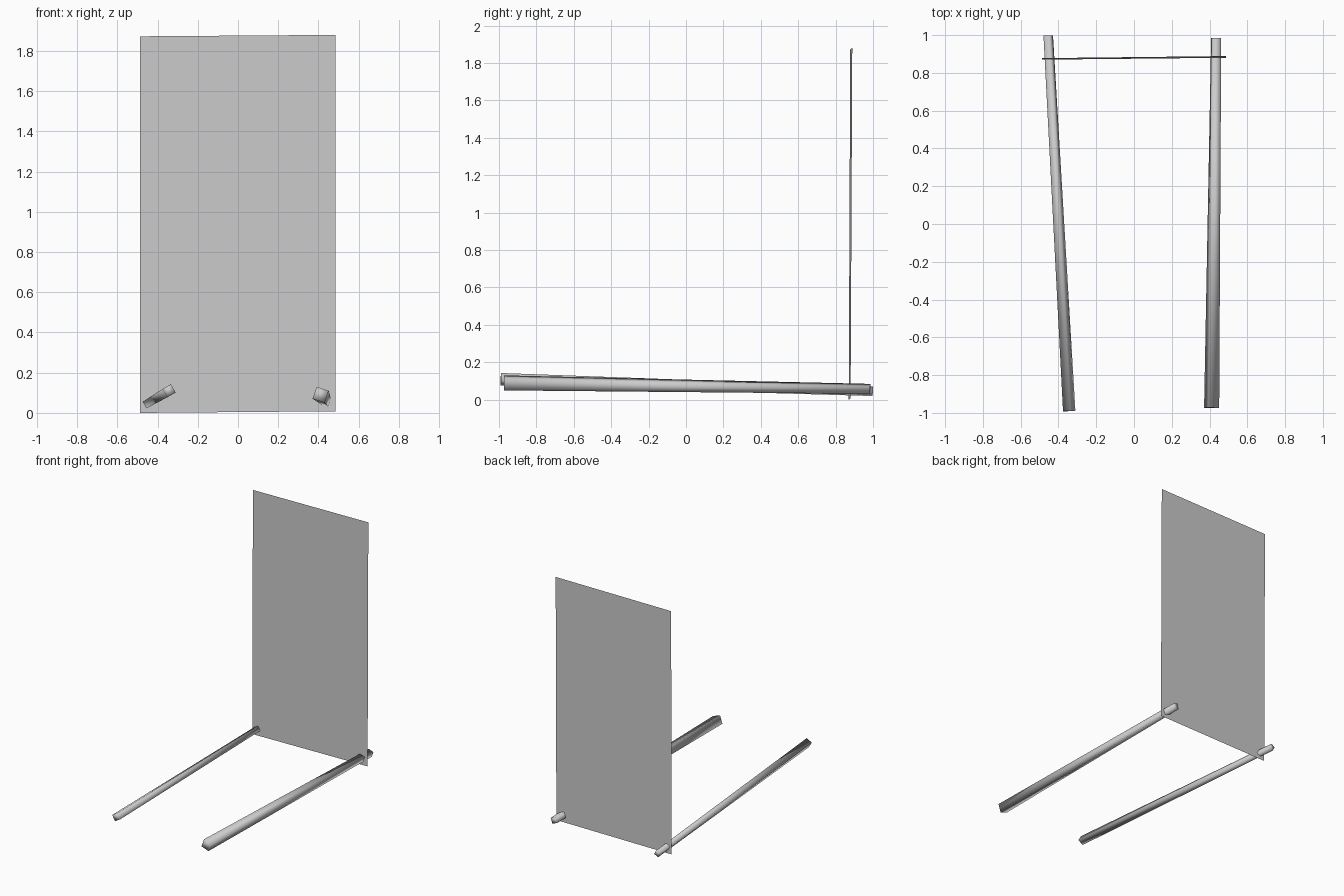
import bpy
import bmesh
import math
from mathutils import Matrix, Vector

cube = bpy.data.objects.get("Cube")
if cube:
    bpy.data.objects.remove(cube, do_unlink=True)

# One plain grey for every part
grey = bpy.data.materials.new("light_grey")
colour = (0.6, 0.6, 0.6, 1)
grey.diffuse_color = colour
grey.use_nodes = True
grey.node_tree.nodes["Principled BSDF"].inputs["Base Color"].default_value = colour


def make_object(name, bm, smooth=False):
    mesh = bpy.data.meshes.new(name)
    for face in bm.faces:
        face.smooth = smooth
    bm.to_mesh(mesh)
    bm.free()
    mesh.materials.append(grey)
    obj = bpy.data.objects.new(name, mesh)
    bpy.context.collection.objects.link(obj)
    return obj


def beam(name, front, back, front_side, back_side, roll):
    """Tapered square beam between two points, rolled about its length."""
    front, back = Vector(front), Vector(back)
    axis = back - front
    bm = bmesh.new()
    # Half diagonals give the requested side lengths
    bmesh.ops.create_cone(bm, cap_ends=True, segments=4,
                          radius1=front_side / math.sqrt(2),
                          radius2=back_side / math.sqrt(2),
                          depth=axis.length,
                          matrix=Matrix.Rotation(math.radians(45), 4, "Z"))
    # Lay the beam along y, roll it, then aim it at the back point
    lay = Matrix.Rotation(math.radians(-90), 4, "X")
    spin = Matrix.Rotation(math.radians(roll), 4, "Y")
    aim = Vector((0, 1, 0)).rotation_difference(axis).to_matrix().to_4x4()
    place = Matrix.Translation((front + back) / 2)
    bm.transform(place @ aim @ spin @ lay)
    return make_object(name, bm, smooth=True)


# Upright sheet, very slightly out of square
bm = bmesh.new()
corners = [(-0.488, 0.87, 0), (0.486, 0.88, 0.008),
           (0.486, 0.889, 1.88), (-0.488, 0.878, 1.873)]
bm.faces.new([bm.verts.new(c) for c in corners])
make_object("upright_panel", bm)

# Two beams lying on the ground, thicker at the front
beam("right_beam", (-0.343, -0.99, 0.11), (-0.454, 0.998, 0.045), 0.048, 0.037, -30)
beam("left_beam", (0.411, -0.973, 0.09), (0.435, 0.985, 0.058), 0.063, 0.042, 19)
